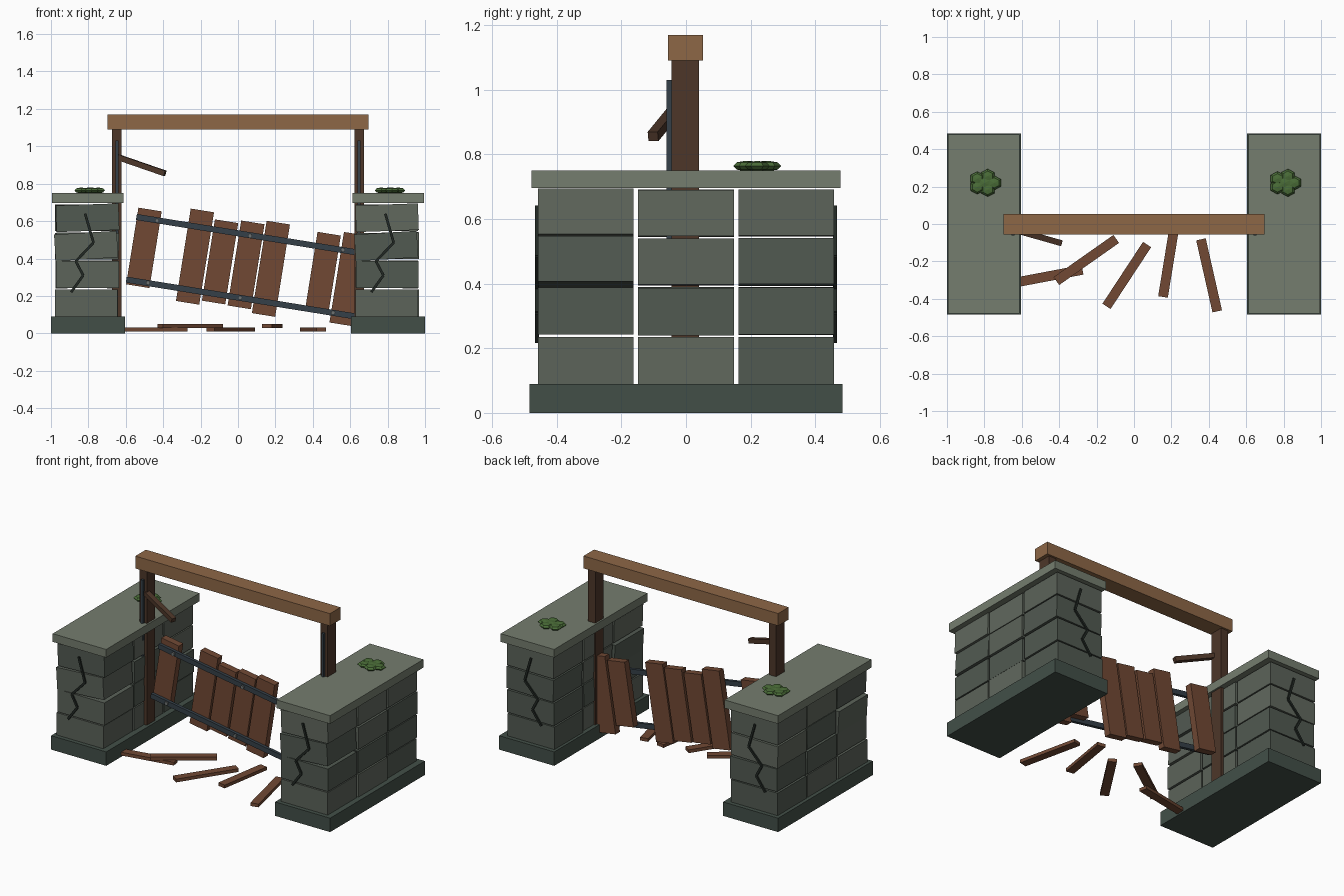
import bpy, bmesh, math, random
from mathutils import Vector, Matrix

if "Cube" in bpy.data.objects:
    bpy.data.objects.remove(bpy.data.objects["Cube"])

random.seed(4)


def mat(name, r, g, b):
    m = bpy.data.materials.new(name)
    m.diffuse_color = (*[(c / 255) ** 2.2 for c in (r, g, b)], 1)
    m.use_nodes = True
    m.node_tree.nodes["Principled BSDF"].inputs["Base Color"].default_value = m.diffuse_color
    return m


STONES = [mat("stone_a", 92, 99, 90), mat("stone_b", 82, 90, 82), mat("stone_c", 97, 104, 94)]
BASE = mat("base_stone", 68, 80, 73)
CAP = mat("cap_stone", 116, 124, 110)
PLANK = mat("plank_wood", 112, 74, 55)
POST = mat("post_wood", 78, 57, 45)
BEAM = mat("beam_wood", 140, 103, 72)
IRON = mat("iron", 56, 66, 74)
BOLT = mat("bolt", 110, 115, 115)
CRACK = mat("crack", 38, 44, 40)
MOSS = mat("moss", 75, 108, 58)


def finish(name, bm, m):
    me = bpy.data.meshes.new(name)
    bm.to_mesh(me)
    bm.free()
    me.materials.append(m)
    ob = bpy.data.objects.new(name, me)
    bpy.context.collection.objects.link(ob)
    return ob


def box(name, c, s, m, rot=None):
    bm = bmesh.new()
    bmesh.ops.create_cube(bm, size=1, matrix=Matrix.Diagonal((*s, 1)))
    ob = finish(name, bm, m)
    ob.location = c
    if rot is not None:
        ob.rotation_euler = rot
    return ob


def bar(name, a, b, w, t, m):
    """Box running from a to b, w wide sideways and t thick upwards."""
    a, b = Vector(a), Vector(b)
    d = b - a
    yaw = math.atan2(d.y, d.x)
    pitch = -math.atan2(d.z, math.hypot(d.x, d.y))
    return box(name, (a + b) / 2, (d.length, w, t), m, (0, pitch, yaw))


# Stone pillars with base, loose blocks, cap, cracks and moss
rows = [(0.1625, 0.145, 0), (0.315, 0.146, 0), (0.467, 0.142, -3.5), (0.618, 0.142, -2)]
crack = [(-0.015, 0.64), (0.03, 0.485), (-0.065, 0.385), (-0.025, 0.31), (-0.09, 0.22)]
for side, sx in (("left", -1), ("right", 1)):
    cx = sx * 0.8025
    box(f"{side}_base", (cx, 0, 0.045), (0.395, 0.97, 0.09), BASE)
    box(f"{side}_cap", (cx, 0, 0.723), (0.383, 0.955, 0.053), CAP)
    for r, (z, h, tilt) in enumerate(rows):
        for c in range(3):
            t = tilt if c == 0 else random.uniform(-1, 1) * (r > 0)
            box(f"{side}_block_{r}_{c}", (cx - 0.006 + random.uniform(-.006, .006), (c - 1) * 0.31, z),
                (0.335, 0.296, h), random.choice(STONES), (0, math.radians(t), 0))
    for y in (-0.461, 0.461):
        for i, ((x0, z0), (x1, z1)) in enumerate(zip(crack, crack[1:])):
            bar(f"{side}_crack_{'front' if y < 0 else 'back'}_{i}", (cx + x0, y, z0),
                (cx + x1, y, z1), 0.012, 0.014, CRACK)
    bm = bmesh.new()
    for i in range(6):
        a = i * math.tau / 5
        d, rad = (0.05, 0.042) if i < 5 else (0, 0.045)
        p = Matrix.Translation((cx + 0.005 + d * math.cos(a), 0.22 + d * 0.75 * math.sin(a), 0.764))
        bmesh.ops.create_uvsphere(bm, u_segments=6, v_segments=4, radius=1,
                                  matrix=p @ Matrix.Diagonal((rad, rad * 0.92, 0.016, 1)))
    finish(f"{side}_moss", bm, MOSS)
    # Gate post and iron strap
    box(f"{side}_post", (sx * 0.648, -0.002, 0.585), (0.052, 0.085, 1.01), POST)
    box(f"{side}_strap", (sx * 0.648, -0.052, 0.78), (0.016, 0.018, 0.5), IRON)

# Top beam
box("top_beam", (0, -0.001, 1.13), (1.395, 0.108, 0.08), BEAM)

# Sagging gate planks, two missing
sag = math.radians(9.1)
planks = [(-0.503, 0.457, 0.415), (-0.23, 0.41, 0.5), (-0.096, 0.382, 0.44), (0.043, 0.366, 0.46),
          (0.176, 0.345, 0.5), (0.455, 0.33, 0.41), (0.59, 0.29, 0.49)]
for i, (x, z, h) in enumerate(planks):
    box(f"gate_plank_{i}", (x, 0, z), (0.126, 0.045, h), PLANK, (0, sag, 0))

# Iron rails with bolts
rails = [((-0.543, 0.622), (0.64, 0.432)), ((-0.597, 0.287), (0.63, 0.09))]
bolts = [[(-0.433, 0.602), (0.064, 0.521), (0.561, 0.446)], [(-0.481, 0.27), (0.011, 0.19), (0.508, 0.11)]]
for k, ((x0, z0), (x1, z1)) in enumerate(rails):
    bar(f"gate_rail_{k}", (x0, -0.032, z0), (x1, -0.032, z1), 0.02, 0.032, IRON)
    for j, (x, z) in enumerate(bolts[k]):
        bm = bmesh.new()
        bmesh.ops.create_cone(bm, cap_ends=True, segments=8, radius1=0.012, radius2=0.012, depth=0.014,
                              matrix=Matrix.Translation((x, -0.044, z)) @ Matrix.Rotation(math.pi / 2, 4, 'X'))
        finish(f"rail_bolt_{k}_{j}", bm, BOLT)

# Broken brace hanging from the left post
bar("broken_brace", (-0.645, -0.03, 0.943), (-0.39, -0.102, 0.855), 0.032, 0.03, POST)

# Fallen planks on the ground
fallen = [((-0.62, -0.31), (-0.275, -0.245), 0.02), ((-0.415, -0.305), (-0.095, -0.08), 0.04),
          ((-0.147, -0.44), (0.07, -0.11), 0.02), ((0.155, -0.39), (0.212, -0.04), 0.04),
          ((0.445, -0.467), (0.358, -0.082), 0.02)]
for i, (a, b, z) in enumerate(fallen):
    bar(f"fallen_plank_{i}", (*a, z), (*b, z), 0.052, 0.021, PLANK)
